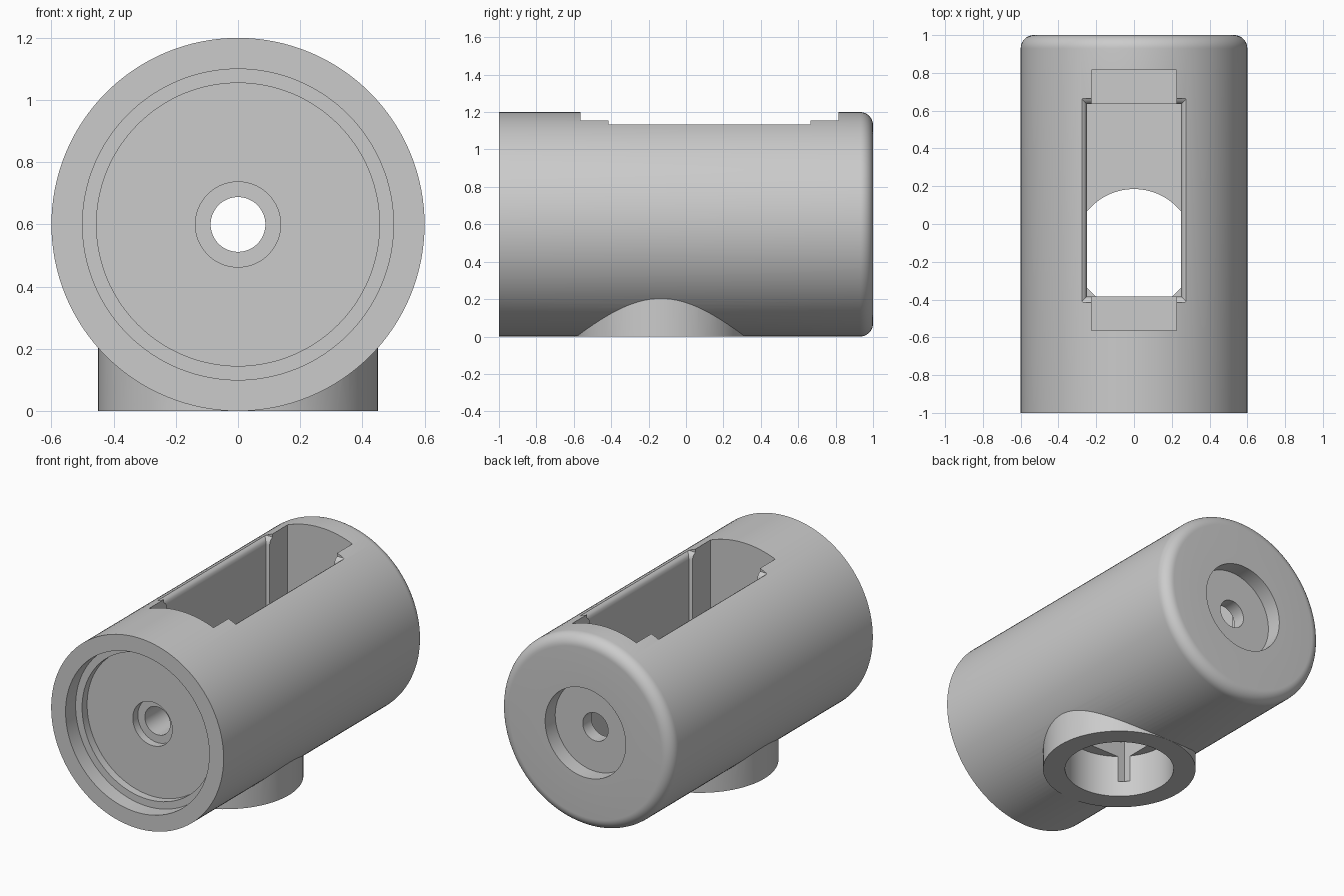
import bpy, bmesh, math
from mathutils import Matrix

if "Cube" in bpy.data.objects:
    bpy.data.objects.remove(bpy.data.objects["Cube"], do_unlink=True)

AXIS_Z = 0.6        # height of the barrel axis
NECK_Y = -0.135     # centre of the bottom socket

grey = bpy.data.materials.new("plain_grey")
grey.use_nodes = True
grey.diffuse_color = (0.6, 0.6, 0.6, 1)
grey.node_tree.nodes["Principled BSDF"].inputs["Base Color"].default_value = (0.6, 0.6, 0.6, 1)


def finish(bm, name, helper=False):
    bmesh.ops.recalc_face_normals(bm, faces=bm.faces)
    mesh = bpy.data.meshes.new(name)
    bm.to_mesh(mesh)
    bm.free()
    mesh.materials.append(grey)
    obj = bpy.data.objects.new(name, mesh)
    bpy.context.collection.objects.link(obj)
    obj.hide_render = helper
    return obj


def lathe(name, profile, steps=128):
    """Spin a closed (radius, y) profile around the barrel axis."""
    bm = bmesh.new()
    rings = []
    for i in range(steps):
        a = 2 * math.pi * i / steps
        rings.append([bm.verts.new((r * math.cos(a), y, AXIS_Z + r * math.sin(a)))
                      for r, y in profile])
    n = len(profile)
    for i in range(steps):
        p, q = rings[i], rings[(i + 1) % steps]
        for j in range(n):
            k = (j + 1) % n
            bm.faces.new((p[j], p[k], q[k], q[j]))
    return finish(bm, name)


def upright_cylinder(name, radius, z0, z1):
    bm = bmesh.new()
    bmesh.ops.create_cone(bm, cap_ends=True, segments=96, radius1=radius, radius2=radius,
                          depth=z1 - z0, matrix=Matrix.Translation((0, NECK_Y, (z0 + z1) / 2)))
    return finish(bm, name, True)


def slot(name, half_width, y0, y1, levels):
    """Stack rectangles, each given as (z, outward offset)."""
    bm = bmesh.new()
    loops = []
    for z, d in levels:
        w = half_width + d
        loops.append([bm.verts.new(c) for c in
                      ((-w, y0 - d, z), (w, y0 - d, z), (w, y1 + d, z), (-w, y1 + d, z))])
    for low, high in zip(loops, loops[1:]):
        for j in range(4):
            k = (j + 1) % 4
            bm.faces.new((low[j], low[k], high[k], high[j]))
    bm.faces.new(loops[0])
    bm.faces.new(loops[-1])
    return finish(bm, name, True)


# Barrel: stepped front recess, rounded back rim, back recess and axial hole
R = 0.07
rim = [(0.6 - R + R * math.cos(t), 1 - R + R * math.sin(t))
       for t in (math.pi / 2 * i / 10 for i in range(11))]
body = lathe("barrel_housing",
             [(0.088, -0.8), (0.137, -0.8), (0.137, -0.85), (0.455, -0.85), (0.455, -0.9),
              (0.5, -0.9), (0.5, -1), (0.6, -1)] + rim + [(0.28, 1), (0.28, 0.9), (0.088, 0.9)])

# Socket neck below, its bore, the main slot with a flared lip, and the end seats
steps = [
    ("UNION", upright_cylinder("socket_neck", 0.45, -0.0005, 0.3)),
    ("DIFFERENCE", slot("end_seats", 0.225, -0.565, 0.815, [(0.375, 0), (1.4, 0)])),
    ("DIFFERENCE", slot("main_slot", 0.25, -0.385, 0.635,
                        [(0.1, 0), (1.095, 0), (1.112, 0.004), (1.124, 0.011),
                         (1.131, 0.021), (1.136, 0.03), (1.4, 0.03)])),
    ("DIFFERENCE", upright_cylinder("socket_bore", 0.32, -0.1, 0.27)),
]
for operation, cutter in steps:
    mod = body.modifiers.new(cutter.name, "BOOLEAN")
    mod.operation = operation
    mod.solver = "EXACT"
    mod.object = cutter

# Apply the cuts and remove the helpers
bpy.context.view_layer.update()
result = bpy.data.meshes.new_from_object(body.evaluated_get(bpy.context.evaluated_depsgraph_get()))
body.modifiers.clear()
body.data = result
result.materials.clear()
result.materials.append(grey)
for _, cutter in steps:
    bpy.data.objects.remove(cutter, do_unlink=True)

bpy.ops.object.select_all(action="DESELECT")
body.select_set(True)
bpy.context.view_layer.objects.active = body
bpy.ops.object.shade_smooth_by_angle(angle=math.radians(28))
